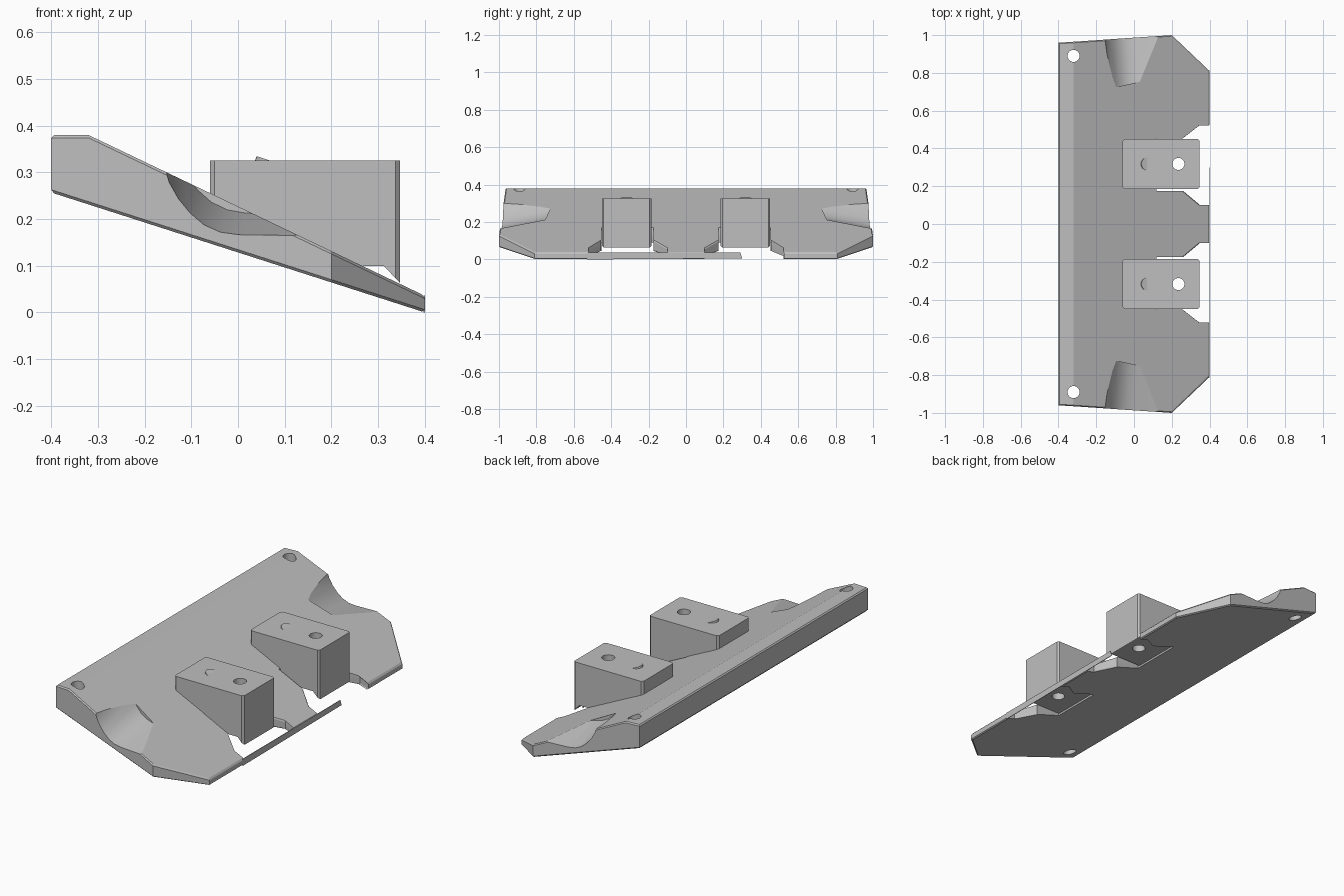
import bpy, bmesh, math
from mathutils import Vector

cube = bpy.data.objects.get("Cube")
if cube:
    bpy.data.objects.remove(cube, do_unlink=True)

grey = bpy.data.materials.new("plain grey")
grey.use_nodes = True
GREY = (0.52, 0.52, 0.52, 1)
grey.diffuse_color = GREY
grey.node_tree.nodes["Principled BSDF"].inputs["Base Color"].default_value = GREY


def finish(name, bm):
    bm.normal_update()
    bmesh.ops.recalc_face_normals(bm, faces=bm.faces)
    if bm.calc_volume(signed=True) < 0:
        bmesh.ops.reverse_faces(bm, faces=bm.faces)
    mesh = bpy.data.meshes.new(name)
    bm.to_mesh(mesh)
    bm.free()
    mesh.materials.append(grey)
    ob = bpy.data.objects.new(name, mesh)
    bpy.context.collection.objects.link(ob)
    return ob


def loft(name, rings, chamfer_axis=None, cap_fold=None):
    """Solid through matching rings; cap_fold cuts the last cap between two corners."""
    bm = bmesh.new()
    rows = [[bm.verts.new(p) for p in ring] for ring in rings]
    n = len(rows[0])
    bm.faces.new(rows[0][::-1])
    last_cap = bm.faces.new(rows[-1])
    for a, b in zip(rows, rows[1:]):
        for i in range(n):
            j = (i + 1) % n
            bm.faces.new((a[i], a[j], b[j], b[i]))
    bm.normal_update()
    if cap_fold:
        bmesh.utils.face_split(last_cap, rows[-1][cap_fold[0]], rows[-1][cap_fold[1]])
    if chamfer_axis:
        axis = Vector(chamfer_axis)
        edges = [e for e in bm.edges
                 if abs((e.verts[0].co - e.verts[1].co).normalized().dot(axis)) > 0.99]
        bmesh.ops.bevel(bm, geom=edges, offset=0.01, segments=1, affect='EDGES')
    return finish(name, bm)


def cylinder(name, centre, radius, length, axis=(0, 0, 1)):
    bm = bmesh.new()
    bmesh.ops.create_cone(bm, cap_ends=True, segments=32, radius1=radius,
                          radius2=radius, depth=length)
    ob = finish(name, bm)
    ob.rotation_euler = Vector(axis).to_track_quat('Z', 'Y').to_euler()
    ob.location = centre
    return ob


def cut(ob, cutter):
    """Subtract the cutter with the first solver that keeps the part's overall size."""
    mod = ob.modifiers.new("cut", 'BOOLEAN')
    mod.object = cutter
    mod.operation = 'DIFFERENCE'
    bpy.context.view_layer.update()
    size = ob.dimensions.copy()
    faces = len(ob.data.polygons)
    for solver in ('EXACT', 'MANIFOLD', 'FLOAT'):
        mod.solver = solver
        bpy.context.view_layer.update()
        result = ob.evaluated_get(bpy.context.evaluated_depsgraph_get())
        if len(result.data.polygons) > faces and (result.dimensions - size).length < 0.05:
            bpy.context.view_layer.objects.active = ob
            bpy.ops.object.modifier_apply(modifier=mod.name)
            break
    else:
        ob.modifiers.remove(mod)
    bpy.data.objects.remove(cutter, do_unlink=True)


# Sloping wedge plate with flared notches in its front edge and chamfered rims
FOLD = -0.32


def top_z(x):
    return 0.38 - 0.478 * max(0, x - FOLD)


def bottom_z(x):
    return 0.257 - 0.321 * (x + 0.4)


half = [(-0.4, 0.96), (FOLD, 0.965), (0.2, 1), (0.4, 0.81), (0.4, 0.525),
        (0.35, 0.525), (0.26, 0.455), (0.12, 0.455), (0.12, 0.175),
        (0.26, 0.175), (0.35, 0.1), (0.4, 0.1)]
# Clockwise half turned round, so the outline runs anticlockwise
outline = [(x, -y) for x, y in half] + half[::-1]
rim = 0.006
inset = [(x if x == FOLD else x * 0.985, y * 0.994) for x, y in outline]
plate = loft("sloping_plate", [
    [(x, y, bottom_z(x)) for x, y in inset],
    [(x, y, bottom_z(x) + rim) for x, y in outline],
    [(x, y, top_z(x) - rim) for x, y in outline],
    [(x, y, top_z(x)) for x, y in inset]], cap_fold=(1, len(outline) - 2))

# Curved scoops in both ends, with floors that rise inward
scoop = [(-0.16, 0.303), (-0.15, 0.27), (-0.13, 0.235), (-0.105, 0.205),
         (-0.075, 0.18), (-0.04, 0.165), (0, 0.16), (0.35, 0.16),
         (0.35, 0.6), (-0.16, 0.6)]
for side in (-1, 1):
    outer = [Vector((x, side * 1.02, z)) for x, z in scoop]
    inward = Vector((0.063, -side, 0.196))
    inner = [p + inward * (0.27 - 0.22 * p.x) for p in outer]
    cut(plate, loft("scoop", [outer, inner]))
    # Bolt holes at the back corners
    cut(plate, cylinder("bolt_hole", (-0.32, side * 0.89, 0.3), 0.032, 0.6))

# Mounting blocks with a screw hole and a tilted pin
block = [(-0.06, 0.2), (-0.06, 0.325), (0.347, 0.325), (0.347, 0.063),
         (0.312, 0.1), (0.1, 0.1)]
parts = [plate]
for side, label in ((-1, "right"), (1, "left")):
    mount = loft(label + "_mounting_block",
                 [[(x, side * y, z) for x, z in block] for y in (0.185, 0.45)],
                 chamfer_axis=(0, 0, 1))
    cut(mount, cylinder("screw_hole", (0.235, side * 0.318, 0.2), 0.032, 0.6))
    tilt = Vector((0.306, 0, 0.952))
    top = Vector((0.073, side * 0.318, 0.324))
    pin = cylinder(label + "_tilted_pin", top - tilt * 0.06, 0.035, 0.12, tilt)
    parts += [mount, pin]

# Thin lip spanning the front edge
lip = [(-0.53, 0), (0.3, 0.006), (0.29, 0.036), (-0.53, 0.036)]
parts.append(loft("front_lip", [[(x, y, z) for y, z in lip] for x in (0.397, 0.4)]))

bpy.ops.object.select_all(action='DESELECT')
for ob in parts:
    ob.select_set(True)
bpy.context.view_layer.objects.active = plate
bpy.ops.object.shade_smooth_by_angle(angle=math.radians(20))
